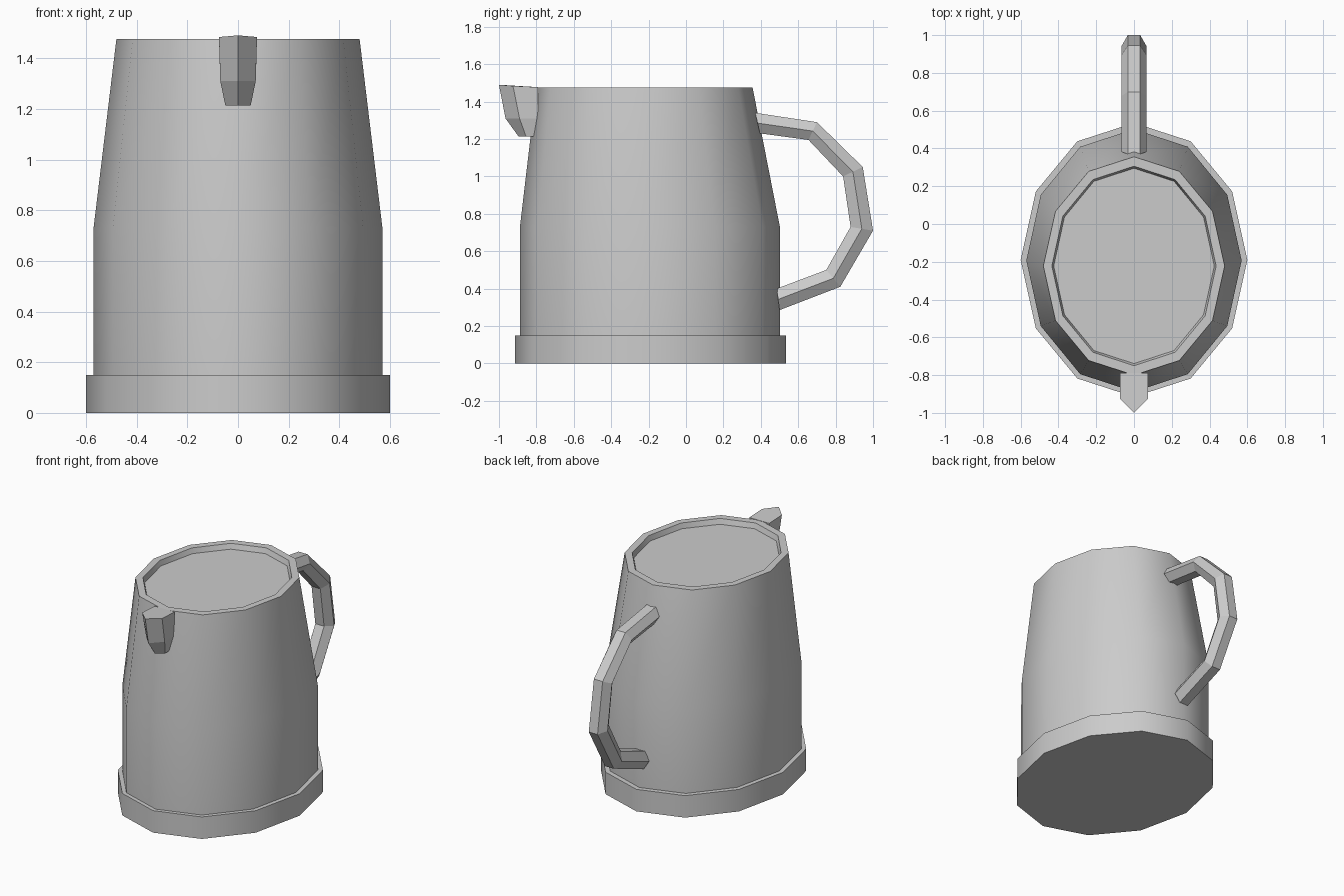
import bpy, bmesh, math

cube = bpy.data.objects.get("Cube")
if cube:
    bpy.data.objects.remove(cube, do_unlink=True)

steel = bpy.data.materials.new("plain_grey")
steel.use_nodes = True
GREY = (0.6, 0.6, 0.6, 1)
steel.diffuse_color = GREY
steel.node_tree.nodes["Principled BSDF"].inputs["Base Color"].default_value = GREY


def loft(name, rings, cap_start=True, cap_end=True, smooth_angle=None):
    """Bridge equal-sized closed rings of points into one part."""
    bm = bmesh.new()
    loops = [[bm.verts.new(p) for p in ring] for ring in rings]
    count = len(loops[0])
    for a, b in zip(loops, loops[1:]):
        for i in range(count):
            j = (i + 1) % count
            bm.faces.new((a[i], a[j], b[j], b[i]))
    if cap_start:
        bm.faces.new(loops[0][::-1])
    if cap_end:
        bm.faces.new(loops[-1])
    bmesh.ops.recalc_face_normals(bm, faces=bm.faces)
    mesh = bpy.data.meshes.new(name)
    bm.to_mesh(mesh)
    bm.free()
    mesh.materials.append(steel)
    if smooth_angle:
        mesh.shade_smooth()
        mesh.set_sharp_from_angle(angle=math.radians(smooth_angle))
    obj = bpy.data.objects.new(name, mesh)
    bpy.context.collection.objects.link(obj)
    return obj


def oval(rx, ry, cy, z, sides=12):
    turns = [math.tau * i / sides for i in range(sides)]
    return [(rx * math.cos(t), cy + ry * math.sin(t), z) for t in turns]


# Foot band
loft("base", [oval(0.6, 0.725, -0.19, 0), oval(0.6, 0.725, -0.19, 0.15)],
     smooth_angle=40)

# Tapered body with a rim and a sunken lid
loft("body", [
    oval(0.57, 0.695, -0.193, 0.15),
    oval(0.57, 0.695, -0.193, 0.73),
    oval(0.48, 0.578, -0.222, 1.475),
    oval(0.435, 0.528, -0.222, 1.475),
    oval(0.425, 0.517, -0.222, 1.44),
], cap_start=False, smooth_angle=40)

# Handle: mitred six-sided bar, given as outer and inner (y, z) points
outer = [(0.37, 1.34), (0.70, 1.29), (0.945, 1.05),
         (1.0, 0.71), (0.825, 0.41), (0.50, 0.285)]
inner = [(0.395, 1.23), (0.655, 1.195), (0.84, 1.0),
         (0.88, 0.73), (0.75, 0.50), (0.485, 0.40)]


def bar_section(o, i):
    m = ((o[0] + i[0]) / 2, (o[1] + i[1]) / 2)
    half = [(0.033, o), (0.067, m), (0.033, i)]
    return [(x, *p) for x, p in half] + [(-x, *p) for x, p in half[::-1]]


loft("handle", [bar_section(o, i) for o, i in zip(outer, inner)])


# Spout: keeled wedge on the front of the rim
def keel(width, back, side, tip, z, lift=0):
    return [(width, back, z), (width, side, z + lift / 2), (0, tip, z + lift),
            (-width, side, z + lift / 2), (-width, back, z)]


loft("spout", [
    keel(0.05, -0.80, -0.855, -0.895, 1.213),
    keel(0.07, -0.79, -0.89, -0.965, 1.31),
    keel(0.075, -0.79, -0.925, -1.0, 1.477, 0.013),
])
